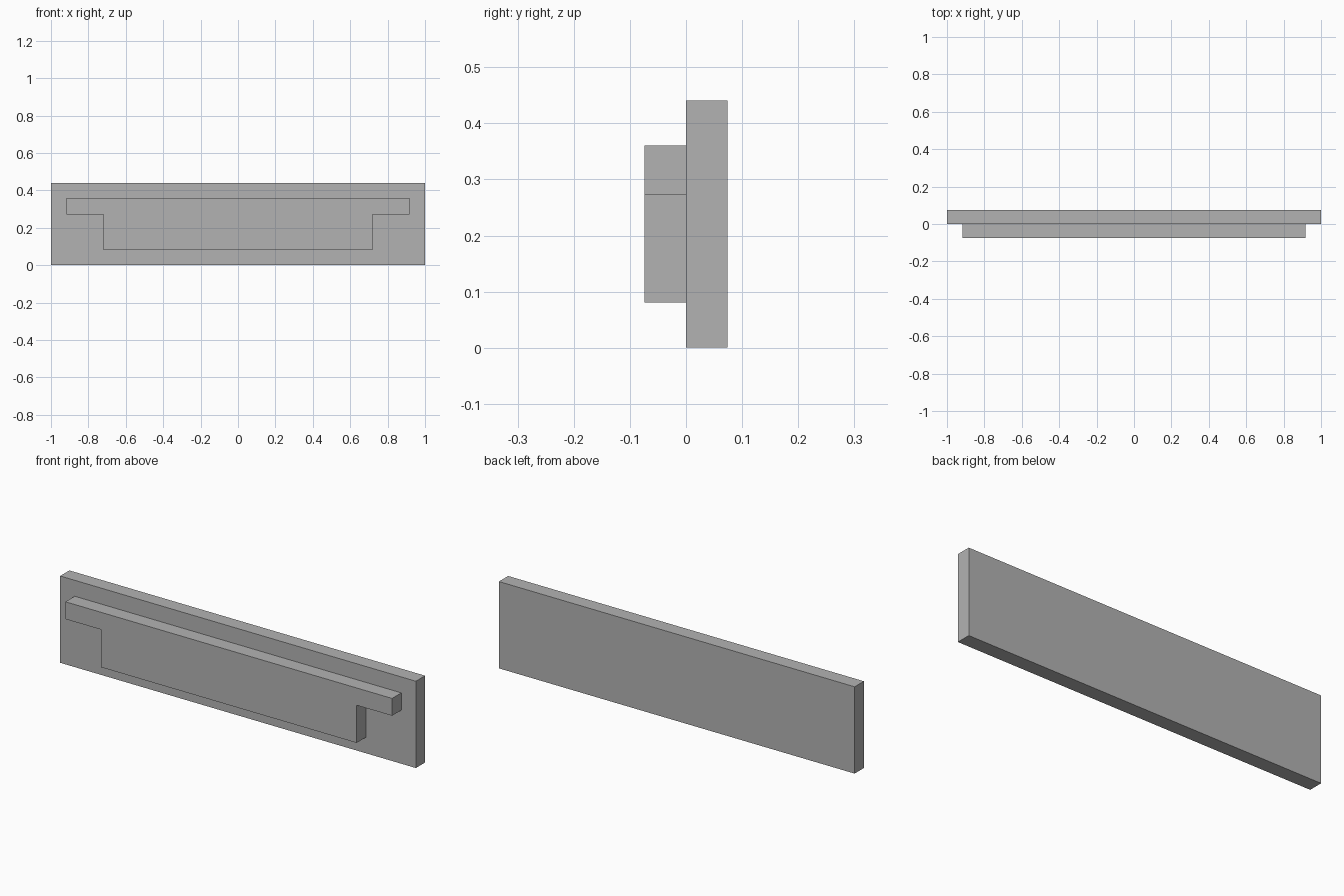
import bpy
import bmesh

cube = bpy.data.objects.get("Cube")
if cube:
    bpy.data.objects.remove(cube, do_unlink=True)

GREY = (0.45, 0.45, 0.45, 1)
grey = bpy.data.materials.new("plain_grey")
grey.use_nodes = True
grey.diffuse_color = GREY
grey.node_tree.nodes["Principled BSDF"].inputs["Base Color"].default_value = GREY


def extruded_profile(name, profile, front, back):
    """Solid from an x-z outline, running from y = front to y = back."""
    bm = bmesh.new()
    face = bm.faces.new([bm.verts.new((x, front, z)) for x, z in profile])
    result = bmesh.ops.extrude_face_region(bm, geom=[face], use_keep_orig=True)
    moved = [v for v in result["geom"] if isinstance(v, bmesh.types.BMVert)]
    bmesh.ops.translate(bm, verts=moved, vec=(0, back - front, 0))
    bmesh.ops.recalc_face_normals(bm, faces=bm.faces)
    mesh = bpy.data.meshes.new(name)
    bm.to_mesh(mesh)
    bm.free()
    mesh.materials.append(grey)
    obj = bpy.data.objects.new(name, mesh)
    bpy.context.collection.objects.link(obj)
    return obj


def mirrored(half):
    """Close a right-hand half outline, listed bottom to top."""
    return half + [(-x, z) for x, z in reversed(half)]


DEPTH = 0.074

# Rectangular board at the back
extruded_profile("back_board", mirrored([(1, 0), (1, 0.441)]), 0, DEPTH)

# Raised T-shaped panel on the front
panel_half = [(0.719, 0.081), (0.719, 0.272), (0.918, 0.272), (0.918, 0.36)]
extruded_profile("front_panel", mirrored(panel_half), -DEPTH, 0)
